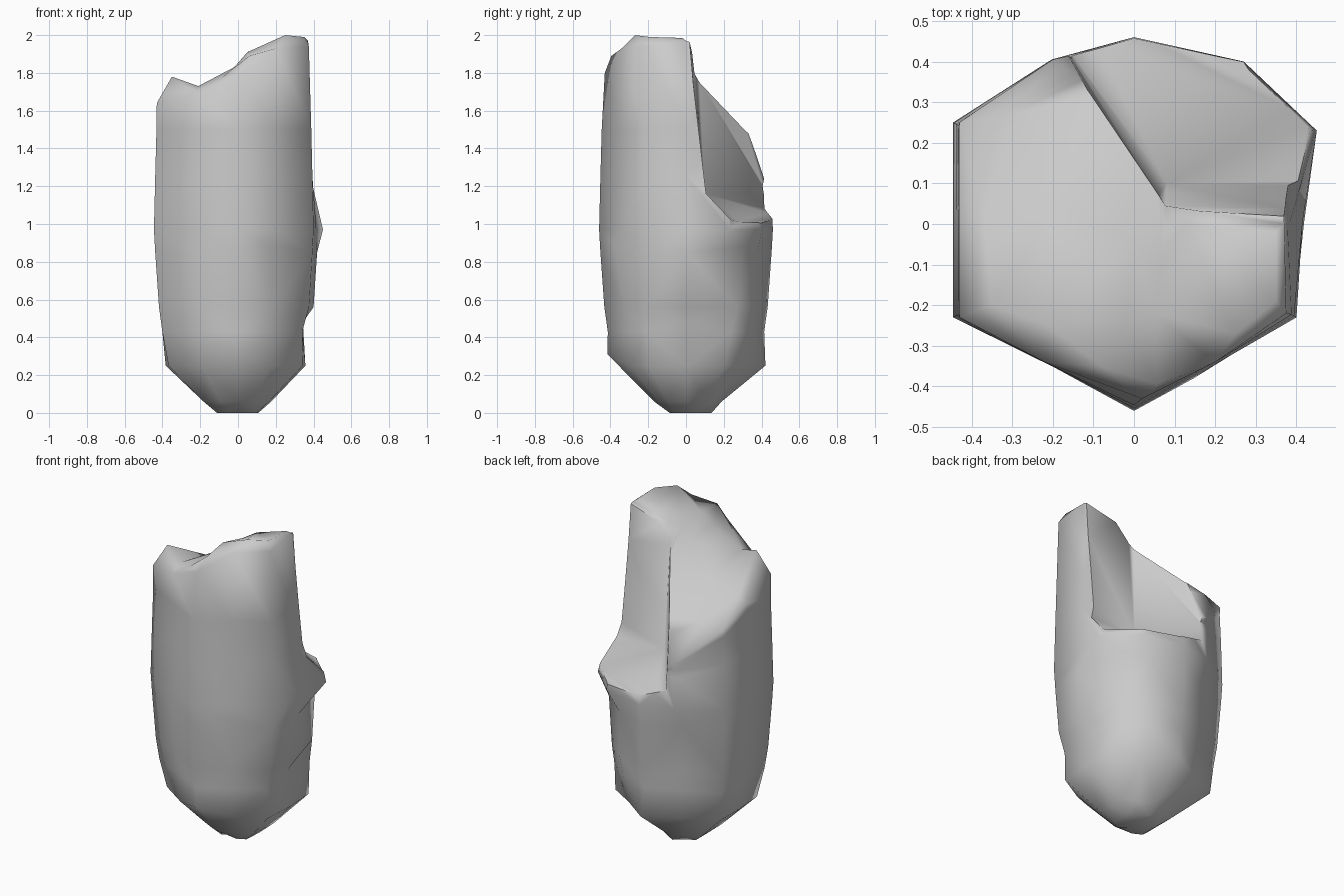
import bpy, bmesh, math
from mathutils import Vector
from mathutils.geometry import delaunay_2d_cdt

cube = bpy.data.objects.get("Cube")
if cube:
    bpy.data.objects.remove(cube, do_unlink=True)

stone = bpy.data.materials.new("grey stone")
stone.use_nodes = True
stone.diffuse_color = (0.6, 0.6, 0.6, 1)
stone.node_tree.nodes["Principled BSDF"].inputs["Base Color"].default_value = stone.diffuse_color


def add_object(name, bm):
    bmesh.ops.recalc_face_normals(bm, faces=bm.faces)
    mesh = bpy.data.meshes.new(name)
    bm.to_mesh(mesh)
    bm.free()
    mesh.materials.append(stone)
    obj = bpy.data.objects.new(name, mesh)
    bpy.context.collection.objects.link(obj)
    return obj


# Six-sided plan of the column, with a point in the middle of every side
corners = [Vector(p) for p in ((0, -.46), (.4, -.23), (.43, .24),
                               (0, .46), (-.445, .25), (-.445, -.23))]
plan = []
for i, corner in enumerate(corners):
    plan += [corner, (corner + corners[(i + 1) % len(corners)]) / 2]
FRONT, FRONT_LEFT_SIDE, FRONT_LEFT, LEFT, BACK_LEFT, BACK_LEFT_SIDE, BACK = range(7)
BACK_RIGHT_SIDE, FRONT_RIGHT, FRONT_RIGHT_SIDE = 7, 10, 11

# Height and width of each ring up the shaft
levels = [(0, .25), (.06, .41), (.25, .86), (.43, .9), (.56, .94),
          (.85, .985), (.97, 1), (1.25, .985), (1.5, .97)]
FOOT, UNDERCUT, LEDGE, BELOW_LIP, LIP, UPPER, TOPMOST = range(2, 9)

# Chips and bulges: (ring, column) moved along x, y and z
chips = {
    (0, FRONT): (0, .06, 0), (0, BACK): (0, .02, 0), (1, FRONT): (0, .02, 0),
    (FOOT, FRONT): (0, -.02, .06), (FOOT, BACK): (.02, .025, 0),
    (FOOT, BACK_LEFT): (-.025, 0, 0), (FOOT, FRONT_RIGHT): (.015, .02, 0),
    (UNDERCUT, FRONT_LEFT): (-.02, 0, 0), (UNDERCUT, LEFT): (-.03, 0, .05),
    (UNDERCUT, BACK_LEFT): (-.06, .025, 0), (UNDERCUT, BACK_LEFT_SIDE): (0, .03, 0),
    (LEDGE, LEFT): (.01, 0, 0), (LEDGE, BACK_LEFT): (-.08, .045, 0),
    (LEDGE, BACK_LEFT_SIDE): (0, .04, 0),
    (BELOW_LIP, LEFT): (.01, 0, 0), (BELOW_LIP, BACK_LEFT): (-.1, .065, .03),
    (BELOW_LIP, BACK_LEFT_SIDE): (-.01, .035, 0),
    (BELOW_LIP, FRONT_LEFT_SIDE): (-.05, -.04, .04),
    (LIP, BACK_LEFT): (.02, -.01, 0), (LIP, FRONT_RIGHT_SIDE): (.03, -.01, 0),
}
for level in (LIP, UPPER, TOPMOST):
    chips[level, BACK_LEFT_SIDE] = (.055, .05, 0)
    chips[level, BACK_RIGHT_SIDE] = (.02, .05, 0)
for level in (UPPER, TOPMOST):
    chips[level, LEFT] = (-.025, 0, 0)
    chips[level, BACK_LEFT] = (-.05, 0, 0)

# Top of the column: rim heights, then the broken surface inside it
rim = [(.02, -.43, 1.8), (.2, -.34, 1.93), (.375, -.22, 1.94), (.37, 0, 1.97),
       (.36, .23, 1.9), (.25, .38, 1.65), (0, .45, 1.2), (-.2, .405, 1.25),
       (-.43, .25, 1.47), (-.43, .02, 1.55), (-.43, -.23, 1.64), (-.22, -.34, 1.69)]
broken_top = [(.06, -.395, 1.89), (.25, -.27, 2), (.35, -.19, 1.99), (.35, -.02, 1.985),
              (.13, 0, 1.91), (.07, -.06, 1.88), (.05, -.22, 1.91),
              (0, -.05, 1.81), (-.02, -.24, 1.83), (-.08, -.35, 1.78),
              (-.35, -.2, 1.78), (-.21, -.25, 1.73),
              (-.37, .02, 1.58), (-.2, .05, 1.65), (.06, .07, 1.75),
              (-.1, .335, 1.48), (-.3, .27, 1.5)]

# Stone column
bm = bmesh.new()
rings = []
for r, (z, width) in enumerate(levels):
    ring = []
    for c, point in enumerate(plan):
        x, y = point * width
        # rings stay under the low rim at the back
        height = min(z, rim[c][2] - .04 * (len(levels) - r))
        ring.append(bm.verts.new(Vector((x, y, height)) + Vector(chips.get((r, c), (0, 0, 0)))))
    rings.append(ring)
rings.append([bm.verts.new(p) for p in rim])

count = len(plan)
for low, high in zip(rings, rings[1:]):
    for c in range(count):
        n = (c + 1) % count
        bm.faces.new((low[c], low[n], high[n], high[c]))
bm.faces.new(rings[0][::-1])

top_verts = rings[-1] + [bm.verts.new(p) for p in broken_top]
flat = [v.co.to_2d() for v in top_verts]
for tri in delaunay_2d_cdt(flat, [], [list(range(count))], 1, 1e-5)[2]:
    bm.faces.new([top_verts[i] for i in tri])
bmesh.ops.triangulate(bm, faces=bm.faces)
column = add_object("stone_column", bm)

# Notch broken out of the back left corner
floor = [(.08, .1, 1.16), (.6, .11, 1.16), (.45, .25, 1.01), (.7, .3, .98),
         (.3, .8, .94), (-.3, .62, 1.03)]
ceiling = [(.075, .01, 2.2), (.6, -.01, 2.2), (.7, .3, 2.2), (.3, .8, 2.2), (-.31, .6, 2.2)]
bm = bmesh.new()
for p in floor + ceiling:
    bm.verts.new(p)
bmesh.ops.convex_hull(bm, input=bm.verts)
notch = add_object("notch_cutter", bm)
notch.hide_render = True

cut = column.modifiers.new("notch", "BOOLEAN")
cut.operation = "DIFFERENCE"
cut.solver = "EXACT"
cut.object = notch

# Apply the cut and shade the worn faces smoothly
bpy.ops.object.select_all(action="DESELECT")
column.select_set(True)
bpy.context.view_layer.objects.active = column
bpy.ops.object.modifier_apply(modifier=cut.name)
bpy.data.objects.remove(notch, do_unlink=True)
bpy.ops.object.shade_smooth_by_angle(angle=math.radians(68))
